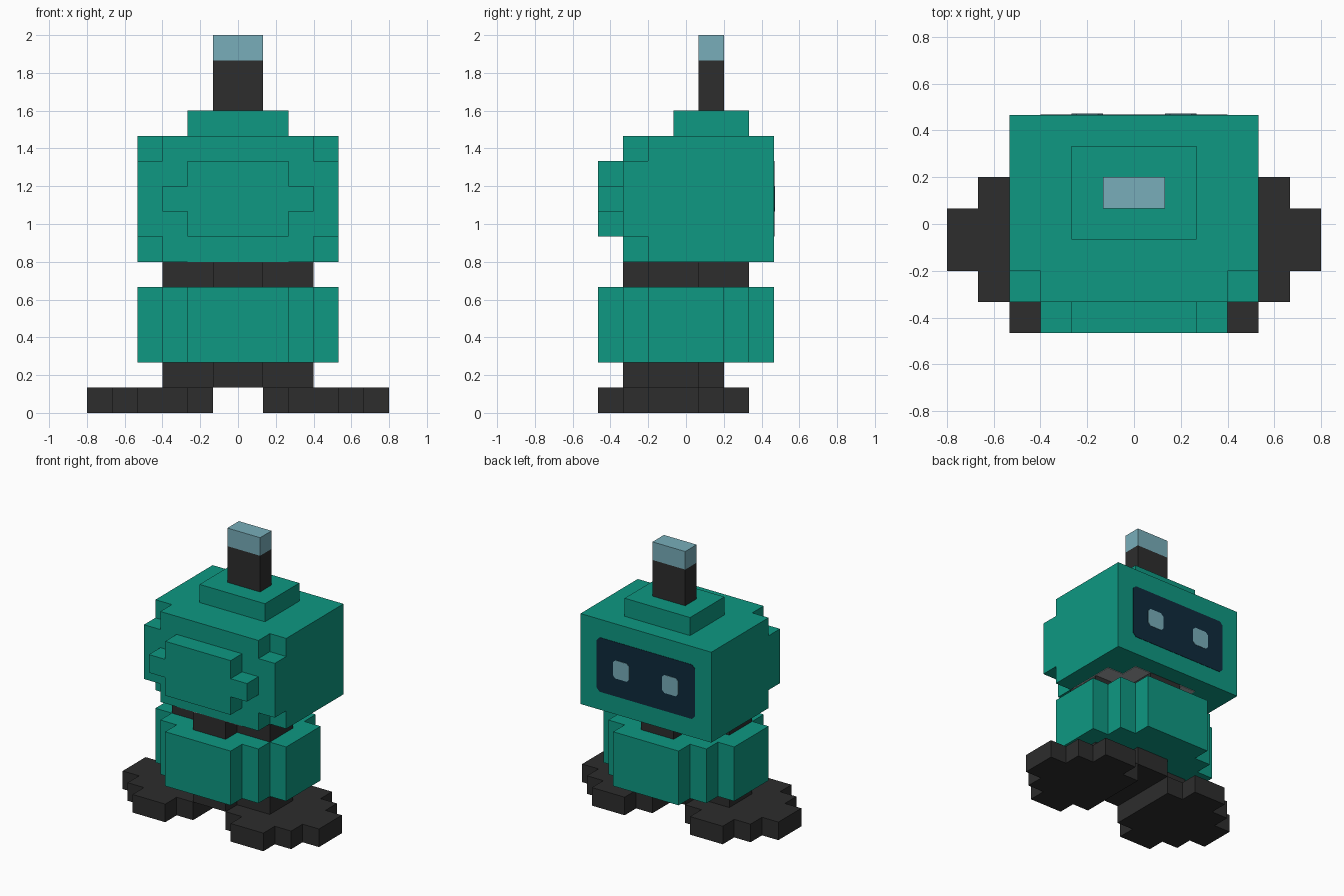
import bpy
import bmesh

cube = bpy.data.objects.get("Cube")
if cube:
    bpy.data.objects.remove(cube, do_unlink=True)

U = 2 / 15  # one block


def material(name, rgb):
    lin = [(c / 255 / 12.92) if c < 11 else ((c / 255 + 0.055) / 1.055) ** 2.4 for c in rgb]
    m = bpy.data.materials.new(name)
    m.use_nodes = True
    m.diffuse_color = (*lin, 1)
    bsdf = m.node_tree.nodes["Principled BSDF"]
    bsdf.inputs["Base Color"].default_value = (*lin, 1)
    bsdf.inputs["Roughness"].default_value = 0.8
    return m


green = material("teal green", (14, 152, 130))
dark = material("charcoal", (45, 45, 45))
blue = material("pale blue", (120, 174, 186))
navy = material("navy", (14, 42, 60))
grey = material("mid grey", (165, 168, 170))

# How an outline point (u, v) at depth w maps to space
FLAT = lambda u, v, w: (u, v, w)       # outline seen from above, depth along z
UPRIGHT = lambda u, v, w: (u, w, v)    # outline seen from the front, depth along y
SIDEWAYS = lambda u, v, w: (v, u, w)   # seen from above, rows running along x


def prism(name, outline, w0, w1, mat, axes=FLAT):
    """Extrude an outline, given in blocks, from depth w0 to w1."""
    bm = bmesh.new()
    low = [bm.verts.new([c * U for c in axes(u, v, w0)]) for u, v in outline]
    high = [bm.verts.new([c * U for c in axes(u, v, w1)]) for u, v in outline]
    bm.faces.new(low)
    bm.faces.new(high)
    for i in range(len(low)):
        j = (i + 1) % len(low)
        bm.faces.new((low[i], low[j], high[j], high[i]))
    bmesh.ops.recalc_face_normals(bm, faces=bm.faces)
    mesh = bpy.data.meshes.new(name)
    bm.to_mesh(mesh)
    bm.free()
    mesh.materials.append(mat)
    obj = bpy.data.objects.new(name, mesh)
    bpy.context.collection.objects.link(obj)
    return obj


def stepped(rows, centre=0):
    """Stepped outline from rows of (start, end, half width)."""
    right = [(h, v) for a, b, h in rows for v in (a, b)]
    left = [(-h, v) for h, v in reversed(right)]
    return [(centre + h, v) for h, v in right + left]


def rect(u0, u1, v0, v1, cut=0):
    """Rectangle, optionally with clipped corners."""
    if not cut:
        return [(u0, v0), (u1, v0), (u1, v1), (u0, v1)]
    return [(u0 + cut, v0), (u1 - cut, v0), (u1, v0 + cut), (u1, v1 - cut),
            (u1 - cut, v1), (u0 + cut, v1), (u0, v1 - cut), (u0, v0 + cut)]


# Feet: rounded block discs, mirrored
for side, s in (("left", 1), ("right", -1)):
    rows = [(s * a, s * b, h) for a, b, h in ((1, 2, 2), (2, 4, 3), (4, 5, 2), (5, 6, 1))]
    prism(side + "_foot", stepped(rows, -0.5), 0, 1, dark, SIDEWAYS)

# Legs, body and neck
prism("legs", stepped([(-2.5, -1.5, 1), (-1.5, 0.5, 3), (0.5, 1.5, 1)]), 1, 2, dark)
prism("body", stepped([(-3.5, -2.5, 2), (-2.5, -1.5, 3), (-1.5, 1.5, 4),
                       (1.5, 2.5, 3), (2.5, 3.5, 2)]), 2, 5, green)
prism("neck", stepped([(-2.5, -1.5, 1), (-1.5, 0.5, 3), (0.5, 2.5, 1)]), 5, 6, dark)
prism("neck_plate", stepped([(-2.5, -1.5, 2), (-1.5, 1.5, 3), (1.5, 2.5, 2)]), 5.97, 6, grey)

# Head with stepped front layers
prism("head", rect(-4, 4, -1.5, 3.5), 6, 11, green)
prism("head_front", stepped([(6, 7, 3), (7, 10, 4), (10, 11, 3)]), -2.5, -1.5, green, UPRIGHT)
prism("head_bulge", stepped([(7, 8, 2), (8, 9, 3), (9, 10, 2)]), -3.5, -2.5, green, UPRIGHT)
prism("head_cap", rect(-2, 2, -0.5, 2.5), 11, 12, green)

# Antenna
prism("antenna", rect(-1, 1, 0.5, 1.5), 12, 14, dark)
prism("antenna_light", rect(-1, 1, 0.5, 1.5), 14, 15, blue)

# Screen and eyes on the +y side
prism("screen", rect(-3, 3, 7, 10, 0.18), 3.5, 3.52, navy, UPRIGHT)
for side, x in (("left", 1), ("right", -2)):
    prism(side + "_eye", rect(x, x + 1, 8, 9, 0.15), 3.52, 3.54, blue, UPRIGHT)
